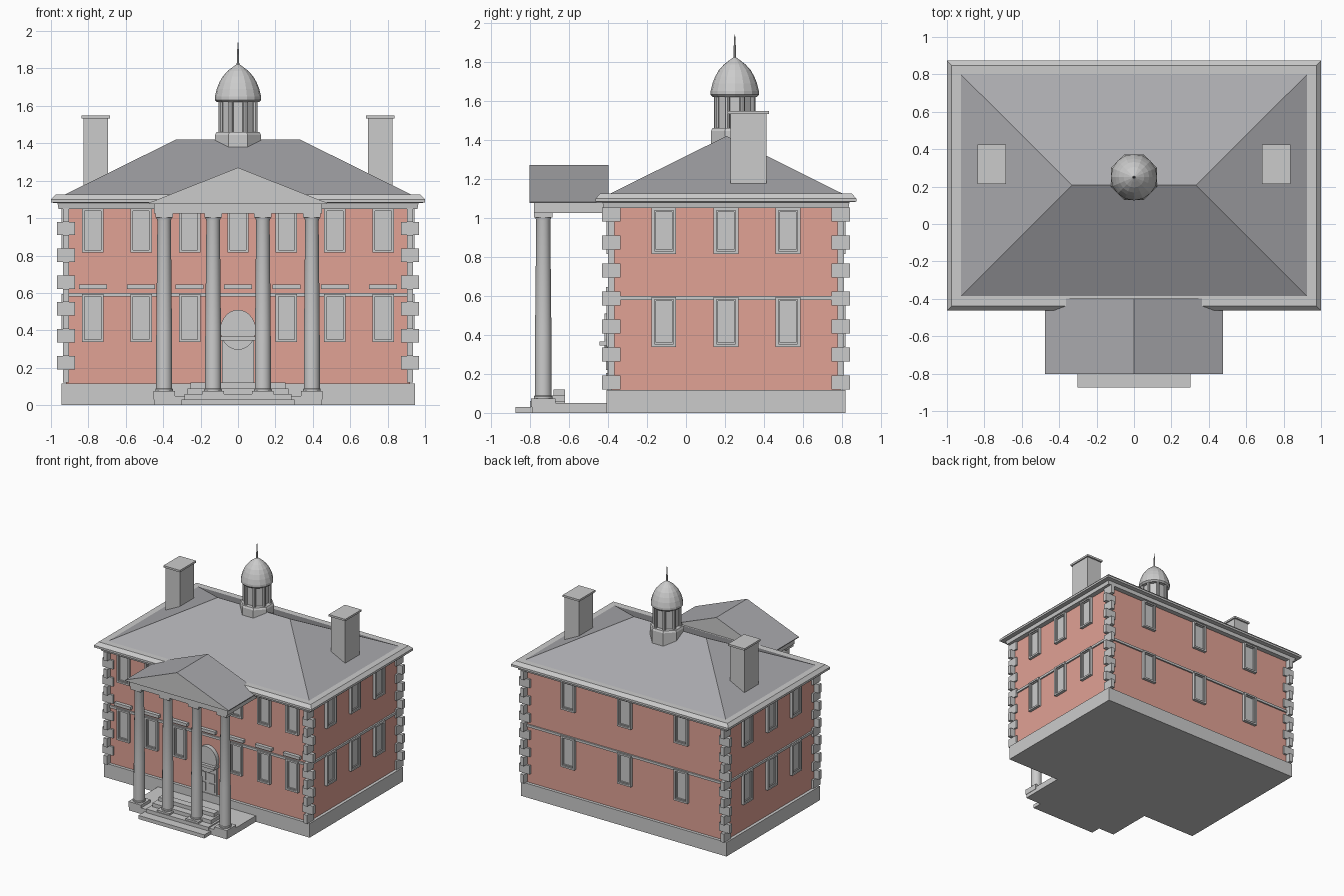
import bpy, bmesh, math

if "Cube" in bpy.data.objects:
    bpy.data.objects.remove(bpy.data.objects["Cube"])

X, YF, YB = 0.92, -0.383, 0.793        # wall half width, front and back faces
YM = (YF + YB) / 2


def material(name, col):
    m = bpy.data.materials.new(name)
    m.diffuse_color = (*col, 1)
    m.use_nodes = True
    m.node_tree.nodes["Principled BSDF"].inputs["Base Color"].default_value = m.diffuse_color
    return m


BRICK = material("brick", (0.75, 0.36, 0.30))
SLATE = material("slate", (0.40, 0.40, 0.42))


def finish(name, bm, mat=None):
    bmesh.ops.recalc_face_normals(bm, faces=bm.faces)
    me = bpy.data.meshes.new(name)
    bm.to_mesh(me)
    bm.free()
    ob = bpy.data.objects.new(name, me)
    bpy.context.collection.objects.link(ob)
    if mat:
        me.materials.append(mat)
    return ob


def loft(bm, rings, caps=True):
    """Skin a list of equal-length point rings."""
    vs = [[bm.verts.new(p) for p in r] for r in rings]
    n = len(rings[0])
    for a, b in zip(vs, vs[1:]):
        for i in range(n):
            bm.faces.new((a[i], a[(i + 1) % n], b[(i + 1) % n], b[i]))
    if caps:
        bm.faces.new(vs[0])
        bm.faces.new(vs[-1])


def rect(x0, x1, y0, y1, z):
    return [(x0, y0, z), (x1, y0, z), (x1, y1, z), (x0, y1, z)]


def boxes(name, spans, mat=None):
    """One object from boxes given as (x0, x1, y0, y1, z0, z1)."""
    bm = bmesh.new()
    for x0, x1, y0, y1, z0, z1 in spans:
        loft(bm, [rect(x0, x1, y0, y1, z0), rect(x0, x1, y0, y1, z1)])
    return finish(name, bm, mat)


def lathe(name, profile, centres, sides, turn=0.0):
    """Turn an (r, z) profile around each (x, y) centre."""
    bm = bmesh.new()
    for cx, cy in centres:
        loft(bm, [[(cx + r * math.cos(turn + math.tau * i / sides),
                    cy + r * math.sin(turn + math.tau * i / sides), z)
                   for i in range(sides)] for r, z in profile])
    return finish(name, bm)


def on_wall(face, u0, u1, d0, d1, z0, z1):
    """Box on a wall: u runs along the wall, d outward from it."""
    if face == "front":
        return (u0, u1, YF - d1, YF - d0, z0, z1)
    if face == "back":
        return (u0, u1, YB + d0, YB + d1, z0, z1)
    if face == "right":
        return (X + d0, X + d1, u0, u1, z0, z1)
    return (-X - d1, -X - d0, u0, u1, z0, z1)


# Main body
boxes("foundation", [(-X - .025, X + .025, YF - .025, YB + .025, 0, .117)])
boxes("brick_walls", [(-X, X, YF, YB, .117, 1.07)], BRICK)
boxes("belt_course", [(-X - .012, X + .012, YF - .012, YB + .012, .58, .60)])

# Corner quoins, alternating long and short
quoins = []
for i in range(13):
    z = .12 + i * .0717
    a, b = (.016, .047) if i % 2 == 0 else (.048, .016)
    for cx in (-X, X):
        for cy in (YF, YB):
            quoins.append((cx - a, cx + a, cy - b, cy + b, z, z + .0717))
boxes("quoins", quoins)

# Windows: frame ring, recessed sash and pane
front_x = [i * .2588 for i in range(-3, 4)]
layout = [("front", u, f) for u in front_x for f in (0, 1) if f or abs(u) > .1]
layout += [("back", u, f) for u in (-.52, 0, .52) for f in (0, 1)]
layout += [(s, YM + u, f) for s in ("left", "right")
           for u in (-.318, 0, .318) for f in (0, 1)]
frames, sashes, panes = [], [], []


def ring(out, face, u, w, t, d, z0, z1):
    out += [on_wall(face, u - w, u - w + t, -.01, d, z0, z1),
            on_wall(face, u + w - t, u + w, -.01, d, z0, z1),
            on_wall(face, u - w + t, u + w - t, -.01, d, z0, z0 + t),
            on_wall(face, u - w + t, u + w - t, -.01, d, z1 - t, z1)]


for face, u, floor in layout:
    w = .057 if face == "front" else .063
    z0, z1 = (.815, 1.053) if floor else (.338, .595)
    ring(frames, face, u, w, .014, .024, z0, z1)
    ring(sashes, face, u, w - .014, .008, .014, z0 + .014, z1 - .014)
    panes.append(on_wall(face, u - w + .01, u + w - .01, -.01, .006, z0 + .01, z1 - .01))
boxes("window_frames", frames)
boxes("window_sashes", sashes)
boxes("window_panes", panes)
boxes("window_lintels", [on_wall("front", u - .075, u + .075, -.01, .028, .62, .645)
                         for u in front_x])

# Cornice: profile of (outward offset, z) carried round the walls
bm = bmesh.new()
loft(bm, [rect(-X - d, X + d, YF - d, YB + d, z) for d, z in
          [(-.02, 1.05), (.04, 1.05), (.045, 1.08), (.08, 1.083),
           (.08, 1.10), (.055, 1.126), (-.02, 1.126)]])
finish("cornice", bm)

# Hipped roof
bm = bmesh.new()
base = [bm.verts.new(p) for p in rect(-.927, .927, YF - .005, YB + .008, 1.125)]
l, r = [bm.verts.new((s * .332, .208, 1.42)) for s in (-1, 1)]
for f in ((base[0], base[1], r, l), (base[1], base[2], r),
          (base[2], base[3], l, r), (base[3], base[0], l), base):
    bm.faces.new(f)
finish("hipped_roof", bm, SLATE)

# Chimneys
shaft, cap = [], []
for cx in (-.76, .76):
    shaft.append((cx - .066, cx + .066, .227, .413, 1.12, 1.54))
    cap.append((cx - .076, cx + .076, .214, .426, 1.532, 1.548))
boxes("chimney_shafts", shaft)
boxes("chimney_caps", cap)

# Cupola
C = [(0, .25)]
k = 1 / math.cos(math.pi / 8)
lathe("cupola_base", [(.122 * k, 1.32), (.122 * k, 1.445), (.115 * k, 1.46)], C, 8, math.pi / 8)
lathe("cupola_drum", [(.085 * k, 1.455), (.085 * k, 1.63)], C, 8, math.pi / 8)
posts = [(.1 * math.cos(a), .25 + .1 * math.sin(a))
         for a in [math.pi / 8 + i * math.pi / 4 for i in range(8)]]
lathe("cupola_posts", [(.013, 1.455), (.013, 1.63)], posts, 8)
lathe("cupola_dome", [(.112, 1.62), (.124, 1.632), (.124, 1.65), (.114, 1.69), (.1, 1.725),
                      (.082, 1.757), (.055, 1.787), (.025, 1.81), (.008, 1.822)], C, 16)
lathe("spire", [(.007, 1.81), (.006, 1.87), (.002, 1.94)], C, 8)

# Portico floor, plinths and steps
boxes("portico_floor", [(-.45, .45, -.79, YF, 0, .05)])
cols = [(x, -.732) for x in (-.395, -.133, .133, .395)]
boxes("column_plinths", [(x - .058, x + .058, y - .062, y + .062, .03, .075) for x, y in cols])
boxes("steps", [(-w, w, y, -.62, 0, z) for w, y, z in
                [(.303, -.875, .03), (.287, -.80, .06), (.27, -.74, .09), (.255, -.68, .12)]])

# Columns and capitals
shafts = lathe("columns", [(.047, .07), (.047, .085), (.043, .09), (.042, .4),
                           (.036, .985), (.042, 1.005)], cols, 24)
for p in shafts.data.polygons:
    p.use_smooth = len(p.vertices) == 4 and abs(p.normal.z) < .3
boxes("column_capitals", [(x - .047, x + .047, y - .047, y + .047, 1.003, 1.028)
                          for x, y in cols])

# Entablature and gabled portico roof
boxes("entablature", [(-.45, .45, -.78, YF, 1.025, 1.08)])
bm = bmesh.new()
loft(bm, [[(-.475, y, 1.075), (.475, y, 1.075), (.475, y, 1.082), (0, y, 1.27), (-.475, y, 1.082)]
          for y in (-.803, -.397)])
roof = finish("portico_roof", bm, SLATE)
roof.data.materials.append(material("pale_stone", (.8, .8, .8)))
for p in roof.data.polygons:
    if abs(p.normal.y) > .9:
        p.material_index = 1

# Entrance door with fanlight
boxes("door", [on_wall("front", -.085, .085, -.01, .02, .117, .40)])
boxes("door_panels", [on_wall("front", s * .042 - .028, s * .042 + .028, 0, .026, z, z + .07)
                      for s in (-1, 1) for z in (.135, .22)])
boxes("door_lintel", [on_wall("front", -.095, .095, -.01, .06, .345, .367)])
bm = bmesh.new()
loft(bm, [[(.094 * math.cos(math.tau * i / 32), y, .403 + .107 * math.sin(math.tau * i / 32))
           for i in range(32)] for y in (YF + .01, YF - .035)])
finish("fanlight", bm)
